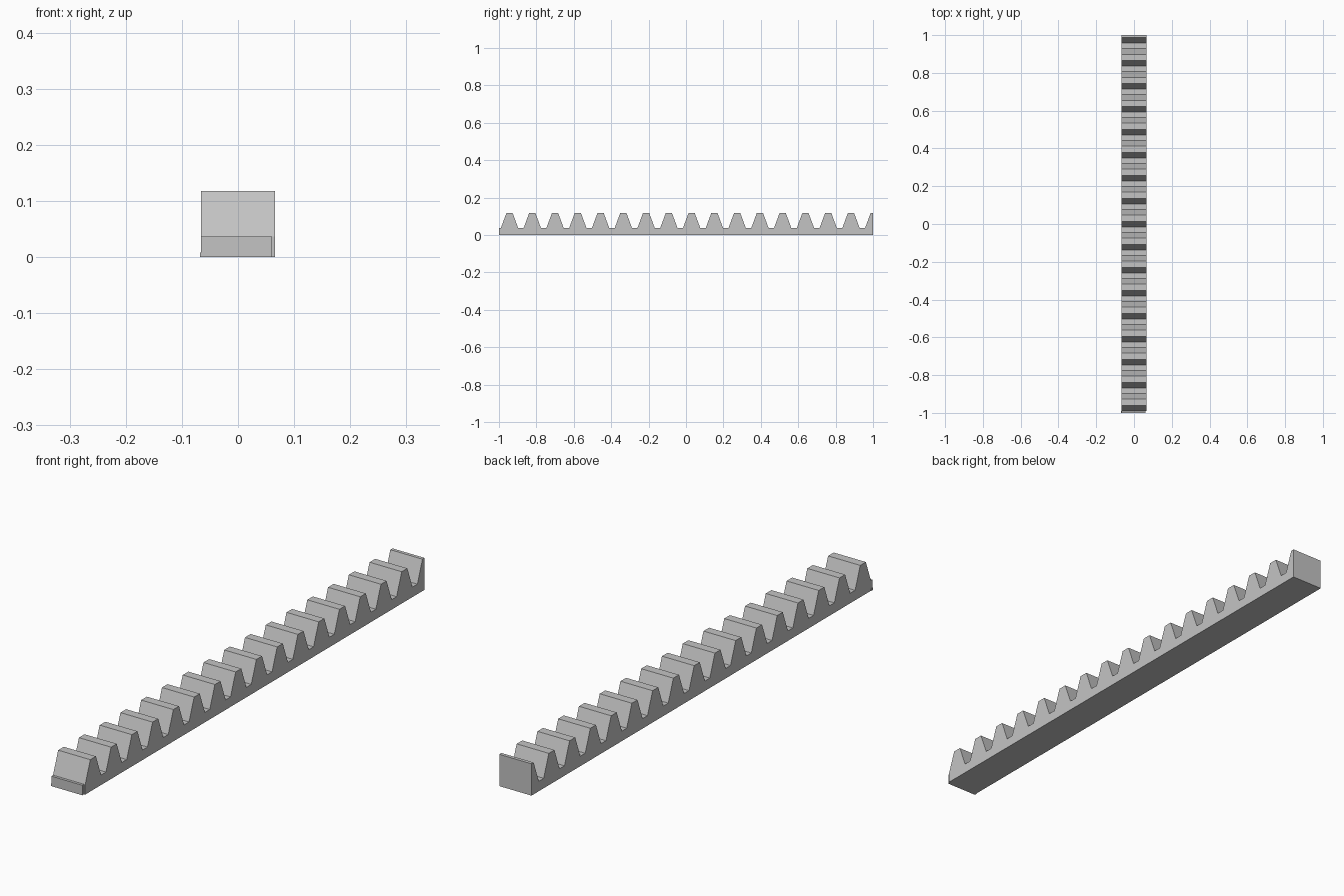
import bpy
import bmesh

cube = bpy.data.objects.get("Cube")
if cube:
    bpy.data.objects.remove(cube, do_unlink=True)

# One plain steel grey
steel = bpy.data.materials.new("steel_grey")
steel.use_nodes = True
GREY = (0.55, 0.55, 0.55, 1)
steel.diffuse_color = GREY
steel.node_tree.nodes["Principled BSDF"].inputs["Base Color"].default_value = GREY

ROOT, TIP = 0.037, 0.118          # heights of the gaps and the tooth tops
PITCH, FLANK, LAND = 0.1217, 0.03, 0.033
TEETH = 17
FRONT, BACK = -0.99, 1.0


def extrude_profile(name, profile, x_min, x_max):
    """Extrude a closed (y, z) outline along x."""
    bm = bmesh.new()
    face = bm.faces.new([bm.verts.new((x_min, y, z)) for y, z in profile])
    result = bmesh.ops.extrude_face_region(bm, geom=[face])
    moved = [v for v in result["geom"] if isinstance(v, bmesh.types.BMVert)]
    bmesh.ops.translate(bm, verts=moved, vec=(x_max - x_min, 0, 0))
    bmesh.ops.recalc_face_normals(bm, faces=bm.faces)
    mesh = bpy.data.meshes.new(name)
    bm.to_mesh(mesh)
    bm.free()
    mesh.materials.append(steel)
    obj = bpy.data.objects.new(name, mesh)
    bpy.context.collection.objects.link(obj)
    return obj


# Toothed bar: the last tooth is cut off square at the back
outline = [(FRONT, 0)]
for i in range(TEETH):
    y = FRONT + i * PITCH
    outline += [(y, ROOT), (y + FLANK, TIP)]
    if i < TEETH - 1:
        outline += [(y + FLANK + LAND, TIP), (y + 2 * FLANK + LAND, ROOT)]
outline += [(BACK, TIP), (BACK, 0)]
extrude_profile("toothed_bar", outline, -0.066, 0.066)


def block(name, x_min, x_max, height):
    outline = [(-1, 0), (-1, height), (FRONT, height), (FRONT, 0)]
    return extrude_profile(name, outline, x_min, x_max)


# Narrower end step at the front, with its small foot on one side
block("front_step", -0.066, 0.061, ROOT)
block("front_step_foot", -0.068, -0.066, 0.008)
